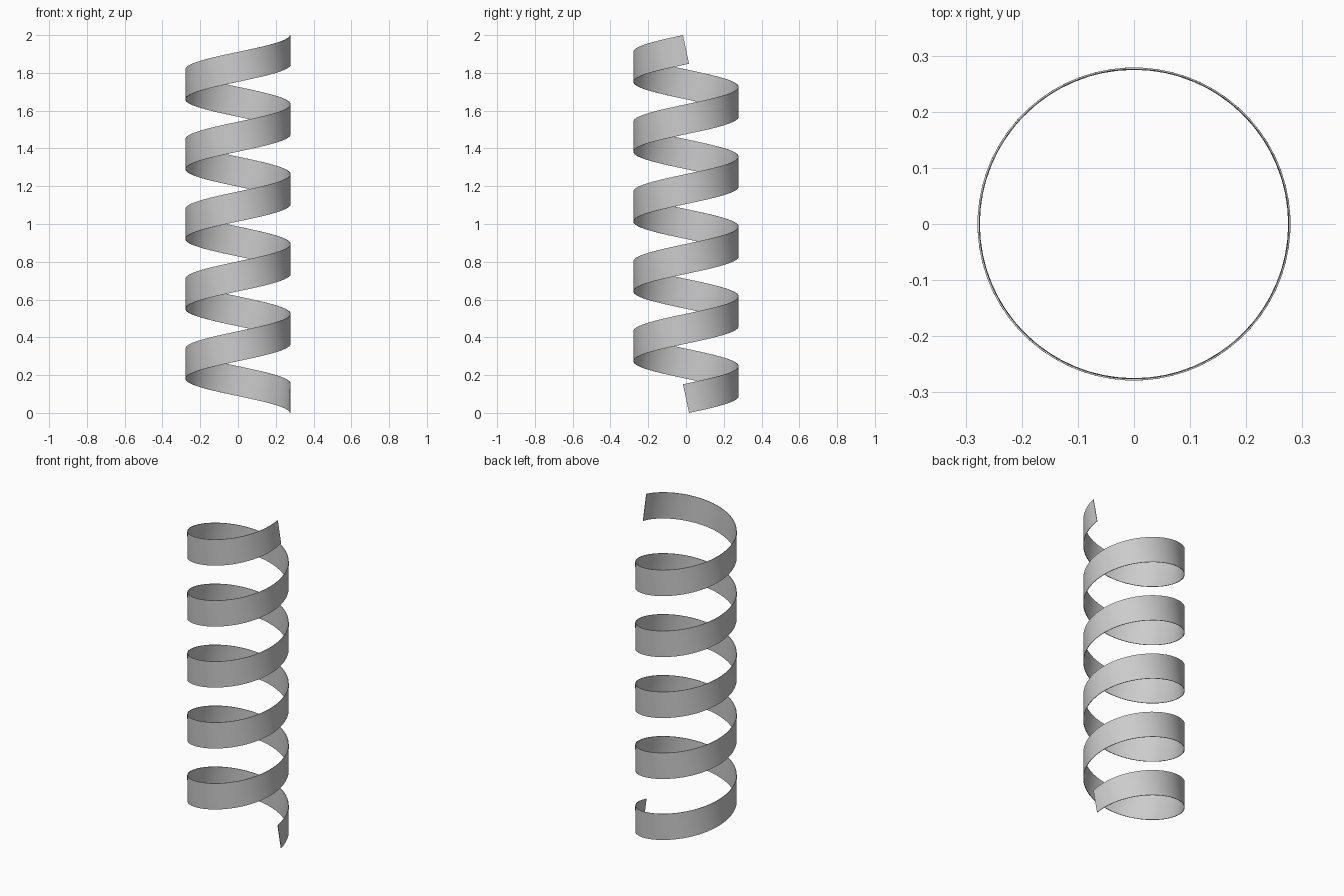
import bpy, bmesh
from math import cos, sin, pi, hypot
from mathutils import Vector

if "Cube" in bpy.data.objects:
    bpy.data.objects.remove(bpy.data.objects["Cube"])

RADIUS = 0.2785     # outer radius
THICK = 0.003
WIDTH = 0.155       # ribbon width, square to its path
TURNS = 5
STEPS = 64          # segments per turn
HEIGHT = 2.0

# climb of the ribbon's centre line, leaving room for the tilted ends
rise = HEIGHT - WIDTH * 0.978
pitch = rise / TURNS
run = 2 * pi * RADIUS
length = hypot(run, pitch)
tilt_c, tilt_s = run / length, pitch / length

# helical ribbon: a rectangular section swept up the helix
bm = bmesh.new()
sections = []
for i in range(TURNS * STEPS + 1):
    a = 2 * pi * i / STEPS
    radial = Vector((cos(a), sin(a), 0))
    tangent = Vector((-sin(a), cos(a), 0))
    across = Vector((0, 0, 1)) * tilt_c - tangent * tilt_s
    centre = Vector((0, 0, HEIGHT / 2 - rise / 2 + pitch * i / STEPS))
    sections.append([bm.verts.new(centre + radial * r + across * s * WIDTH / 2)
                     for r, s in ((RADIUS, -1), (RADIUS, 1),
                                  (RADIUS - THICK, 1), (RADIUS - THICK, -1))])

for lo, hi in zip(sections, sections[1:]):
    for k in range(4):
        n = (k + 1) % 4
        bm.faces.new((lo[k], hi[k], hi[n], lo[n]))
# end caps
bm.faces.new(sections[0])
bm.faces.new(sections[-1][::-1])
bmesh.ops.recalc_face_normals(bm, faces=bm.faces)

mesh = bpy.data.meshes.new("spiral_ribbon")
bm.to_mesh(mesh)
bm.free()
ribbon = bpy.data.objects.new("spiral_ribbon", mesh)
bpy.context.collection.objects.link(ribbon)
bpy.context.view_layer.objects.active = ribbon
ribbon.select_set(True)
bpy.ops.object.shade_smooth_by_angle()
